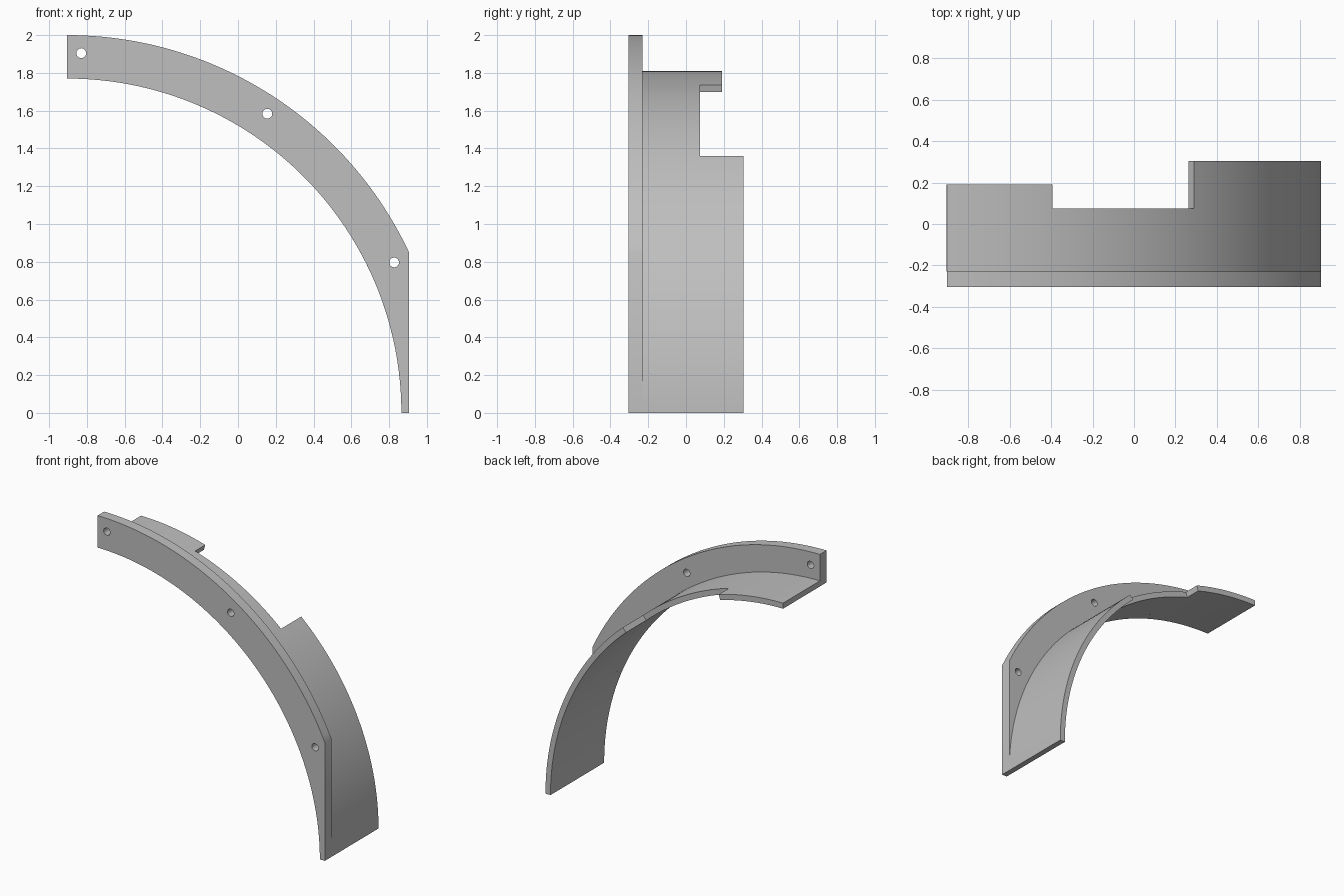
import bpy, bmesh
from math import sin, cos, radians, acos, degrees

cube = bpy.data.objects.get("Cube")
if cube:
    bpy.data.objects.remove(cube, do_unlink=True)

CX = -0.905                               # arc centre, at z = 0
R_IN, R_SHELL, R_OUT = 1.77, 1.81, 2.0
Y_FRONT, Y_FLANGE, Y_NOTCH, Y_TAB, Y_BACK = -0.305, -0.23, 0.075, 0.19, 0.305
A_LOW, A_HIGH = 48.7, 73.6                # notch limits in degrees

grey = bpy.data.materials.new("plain grey")
grey.use_nodes = True
grey.diffuse_color = (0.52, 0.52, 0.52, 1)
grey.node_tree.nodes["Principled BSDF"].inputs["Base Color"].default_value = grey.diffuse_color


def arc(radius, start, end, steps, cx=CX, cz=0.0):
    angles = [radians(start + (end - start) * i / steps) for i in range(steps + 1)]
    return [(cx + radius * cos(a), cz + radius * sin(a)) for a in angles]


def finish(obj):
    obj.data.materials.clear()
    obj.data.materials.append(grey)
    bpy.ops.object.select_all(action="DESELECT")
    obj.select_set(True)
    bpy.context.view_layer.objects.active = obj
    if obj.type == "CURVE" or obj.modifiers:
        bpy.ops.object.convert(target="MESH")
    bpy.ops.object.shade_smooth_by_angle(angle=radians(30))


# Front flange: filled outline with three round screw holes
curve = bpy.data.curves.new("front_flange", "CURVE")
curve.dimensions = "2D"
curve.fill_mode = "BOTH"
curve.extrude = (Y_FLANGE - Y_FRONT) / 2
side_angle = degrees(acos(R_SHELL / R_OUT))
outline = arc(R_IN, 90, 0, 72) + [(CX + R_SHELL, 0)] + arc(R_OUT, side_angle, 90, 52)
loops = [outline]
for a in (87.75, 56.2, 24.7):
    hx, hz = arc(1.906, a, a, 1)[0]
    loops.append(arc(0.026, 0, 345, 23, hx, hz))
for pts in loops:
    spline = curve.splines.new("POLY")
    spline.points.add(len(pts) - 1)
    for p, (x, z) in zip(spline.points, pts):
        p.co = (x, z, 0, 1)
    spline.use_cyclic_u = True
flange = bpy.data.objects.new("front_flange", curve)
flange.rotation_euler.x = radians(90)
flange.location.y = (Y_FRONT + Y_FLANGE) / 2
bpy.context.collection.objects.link(flange)
finish(flange)

# Curved shell: strips of outer surface, notched at the back, thickened inwards
bm = bmesh.new()


def strip(start, end, steps, y0, y1):
    rows = [(bm.verts.new((x, y0, z)), bm.verts.new((x, y1, z)))
            for x, z in arc(R_SHELL, start, end, steps)]
    for (a, b), (c, d) in zip(rows, rows[1:]):
        bm.faces.new((a, b, d, c))


sectors = ((0, A_LOW, 40, Y_BACK), (A_LOW, A_HIGH, 20, None), (A_HIGH, 90, 14, Y_TAB))
for start, end, steps, back in sectors:
    strip(start, end, steps, Y_FLANGE, Y_NOTCH)
    if back:
        strip(start, end, steps, Y_NOTCH, back)
bmesh.ops.remove_doubles(bm, verts=bm.verts, dist=0.0001)
for f in bm.faces:
    f.normal_update()
    c = f.calc_center_median()
    if f.normal.x * (c.x - CX) + f.normal.z * c.z < 0:
        f.normal_flip()
mesh = bpy.data.meshes.new("curved_shell")
bm.to_mesh(mesh)
bm.free()
shell = bpy.data.objects.new("curved_shell", mesh)
bpy.context.collection.objects.link(shell)
solid = shell.modifiers.new("thickness", "SOLIDIFY")
solid.thickness = R_SHELL - R_IN
solid.offset = -1
finish(shell)
